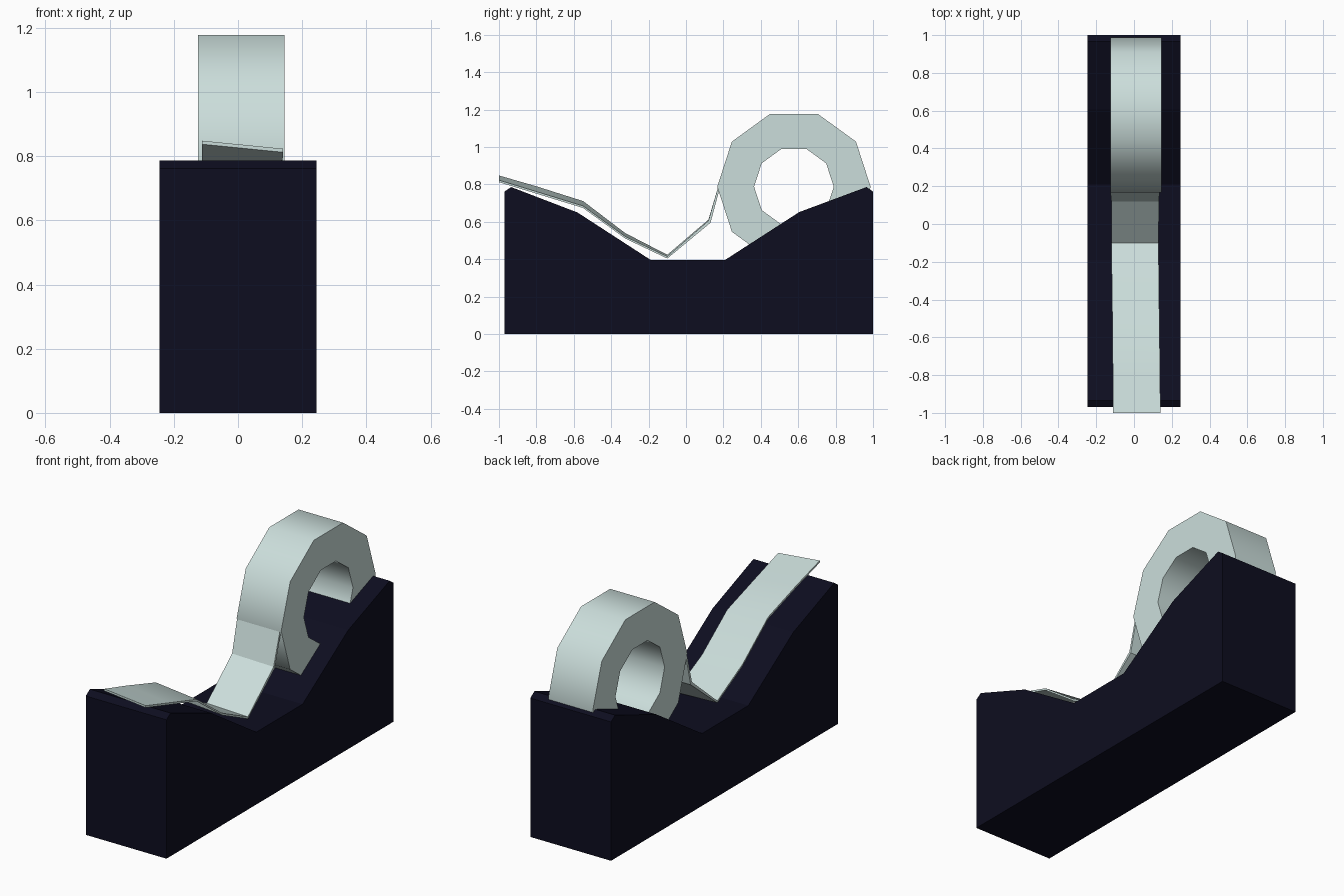
import bpy, math

if "Cube" in bpy.data.objects:
    bpy.data.objects.remove(bpy.data.objects["Cube"])


def material(name, rgb):
    m = bpy.data.materials.new(name)
    m.diffuse_color = (*rgb, 1)
    m.use_nodes = True
    m.node_tree.nodes["Principled BSDF"].inputs["Base Color"].default_value = m.diffuse_color
    return m


def build(name, verts, faces, mat):
    me = bpy.data.meshes.new(name)
    me.from_pydata(verts, [], faces)
    ob = bpy.data.objects.new(name, me)
    bpy.context.collection.objects.link(ob)
    me.materials.append(mat)
    # consistent outward normals
    bpy.ops.object.select_all(action='DESELECT')
    bpy.context.view_layer.objects.active = ob
    ob.select_set(True)
    bpy.ops.object.mode_set(mode='EDIT')
    bpy.ops.mesh.select_all(action='SELECT')
    bpy.ops.mesh.normals_make_consistent(inside=False)
    bpy.ops.object.mode_set(mode='OBJECT')
    return ob


navy = material("dark navy plastic", (0.0040, 0.0040, 0.0140))
pale = material("pale tape", (0.60, 0.73, 0.71))

# Dispenser body: side profile extruded across x
profile = [(-0.97, 0), (-0.97, 0.762), (-0.935, 0.786), (-0.58, 0.65),
           (-0.19, 0.397), (0.21, 0.397), (0.605, 0.652), (0.965, 0.786),
           (1.0, 0.762), (1.0, 0)]
n = len(profile)
verts = [(x, y, z) for x in (-0.245, 0.245) for y, z in profile]
faces = [tuple(range(n)), tuple(range(n, 2 * n))]
faces += [(i, (i + 1) % n, n + (i + 1) % n, n + i) for i in range(n)]
build("dispenser_body", verts, faces, navy)

# Tape roll: ten-sided ring lying across x
sides = 10
verts, faces = [], []
for i in range(sides):
    a = math.tau * i / sides
    for x, r in ((-0.125, 0.41), (0.145, 0.41), (0.145, 0.213), (-0.125, 0.213)):
        verts.append((x, 0.577 + r * math.cos(a), 0.788 + r * math.sin(a)))
for i in range(sides):
    p, q = 4 * i, 4 * ((i + 1) % sides)
    for k in range(4):
        m = (k + 1) % 4
        faces.append((p + k, p + m, q + m, q + k))
build("tape_roll", verts, faces, pale)
bpy.ops.object.shade_smooth_by_angle(angle=math.radians(40))

# Pulled-out strip: y, left top z, right top z, left x, right x
path = [(0.172, 0.788, 0.788, -0.125, 0.135), (0.12, 0.612, 0.606, -0.12, 0.132),
        (-0.10, 0.424, 0.415, -0.12, 0.13), (-0.325, 0.54, 0.522, -0.117, 0.132),
        (-0.55, 0.711, 0.685, -0.114, 0.135), (-0.80, 0.79, 0.762, -0.112, 0.138),
        (-1.0, 0.848, 0.823, -0.112, 0.14)]
verts, faces = [], []
for y, zl, zr, xl, xr in path:
    t = 0.011
    dy = t if y > 0.1 else 0      # steep end is offset sideways
    dz = 0 if y > 0.15 else t
    verts += [(xl, y, zl), (xr, y, zr), (xr, y + dy, zr - dz), (xl, y + dy, zl - dz)]
for i in range(len(path) - 1):
    p, q = 4 * i, 4 * i + 4
    for k in range(4):
        m = (k + 1) % 4
        faces.append((p + k, p + m, q + m, q + k))
e = 4 * (len(path) - 1)
faces += [(0, 1, 2, 3), (e, e + 1, e + 2, e + 3)]
build("tape_strip", verts, faces, pale)
bpy.ops.object.shade_smooth_by_angle(angle=math.radians(30))
